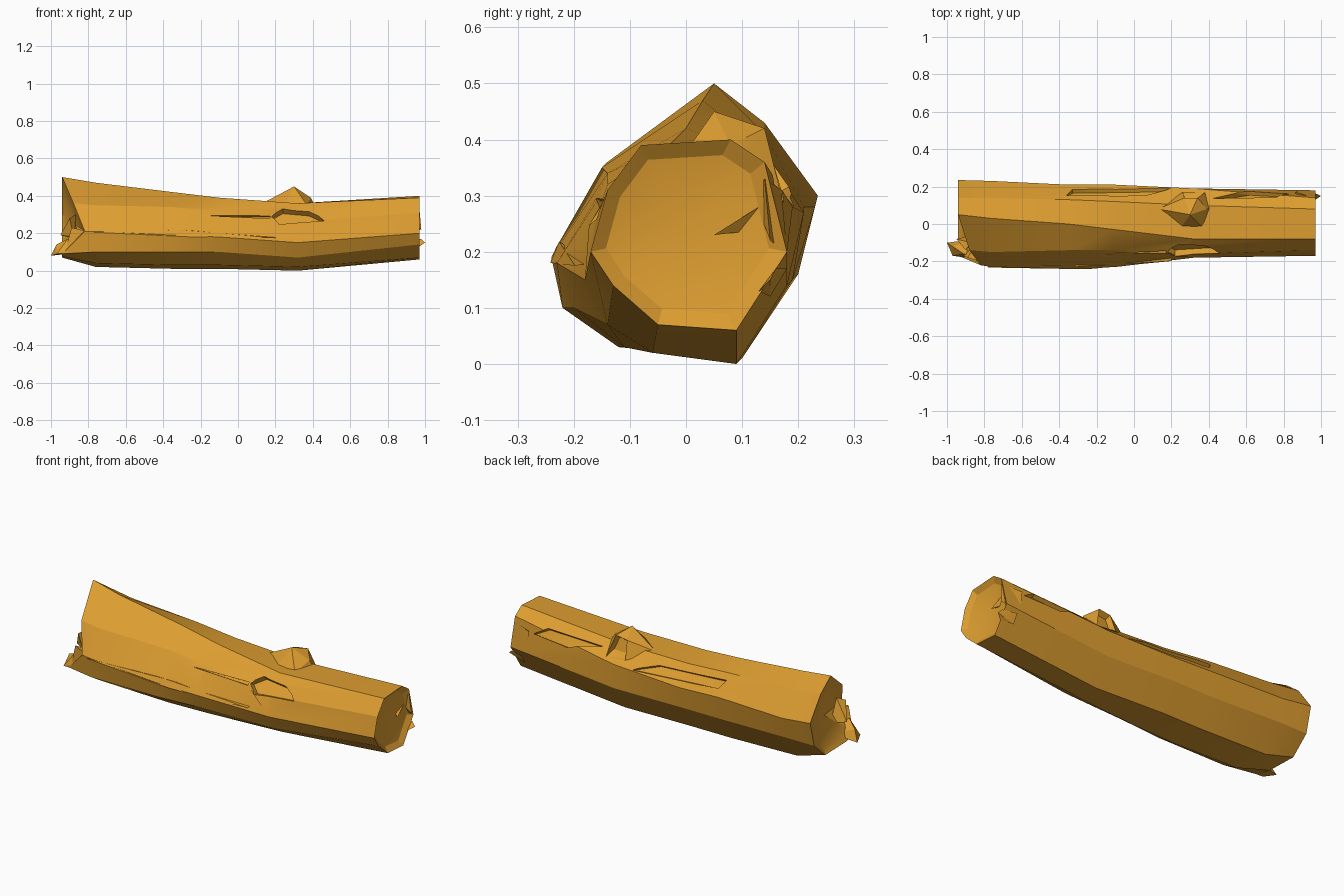
import bpy
import bmesh
from math import cos, sin, radians
from mathutils import Vector
from mathutils.bvhtree import BVHTree

cube = bpy.data.objects.get("Cube")
if cube:
    bpy.data.objects.remove(cube, do_unlink=True)

wood = bpy.data.materials.new("golden_wood")
wood.use_nodes = True
wood.diffuse_color = (0.73, 0.34, 0.03, 1)
wood.node_tree.nodes["Principled BSDF"].inputs["Base Color"].default_value = wood.diffuse_color


def make_object(name, bm):
    """Turn a bmesh into a wooden object with outward normals."""
    bmesh.ops.recalc_face_normals(bm, faces=bm.faces[:])
    mesh = bpy.data.meshes.new(name)
    bm.to_mesh(mesh)
    bm.free()
    mesh.materials.append(wood)
    obj = bpy.data.objects.new(name, mesh)
    bpy.context.collection.objects.link(obj)
    return obj


def bridge(bm, ring_a, ring_b):
    """Join two vertex rings of equal length with quads."""
    count = len(ring_a)
    for i in range(count):
        j = (i + 1) % count
        bm.faces.new((ring_a[i], ring_a[j], ring_b[j], ring_b[i]))


def sunken_end(bm, ring, rim, floor):
    """Close an open end with a bevelled rim and a dished floor."""
    centre = sum((v.co for v in ring), Vector()) / len(ring)
    inner = []
    for v in ring:
        co = v.co.lerp(centre, 0.17)
        co.x += rim
        inner.append(bm.verts.new(co))
    bridge(bm, ring, inner)
    middle = bm.verts.new(centre + Vector((floor, 0, 0)))
    for i, v in enumerate(inner):
        bm.faces.new((v, inner[(i + 1) % len(inner)], middle))


def hull(name, points, hollow=None):
    """Faceted solid around a few points, optionally dented on one side."""
    bm = bmesh.new()
    for p in points:
        bm.verts.new(p)
    result = bmesh.ops.convex_hull(bm, input=bm.verts[:])
    inside = [v for v in result["geom_interior"] if isinstance(v, bmesh.types.BMVert)]
    bmesh.ops.delete(bm, geom=inside, context="VERTS")
    bmesh.ops.dissolve_limit(bm, angle_limit=radians(8), verts=bm.verts[:], edges=bm.edges[:])
    if hollow:
        bm.normal_update()
        side = Vector(hollow).normalized()
        face = max(bm.faces, key=lambda f: f.normal.dot(side))
        bmesh.ops.inset_individual(bm, faces=[face], thickness=0.014, depth=-0.03)
    return make_object(name, bm)


# Trunk cross-sections as (y, z), running from the top ridge round the back
sections = {
    -0.94: [(.05, .5), (.14, .43), (.235, .3), (.2, .16), (.1, .07), (-.08, .075), (-.17, .09), (-.22, .21), (-.14, .36)],
    -0.76: [(.03, .47), (.14, .41), (.23, .28), (.2, .16), (.1, .02), (-.12, .04), (-.22, .1), (-.23, .21), (-.15, .35)],
    -0.35: [(0, .42), (.13, .39), (.21, .28), (.19, .15), (.1, .01), (-.12, .03), (-.22, .1), (-.24, .19), (-.14, .34)],
    -0.1: [(-.03, .39), (.12, .37), (.21, .27), (.19, .15), (.1, .01), (-.11, .03), (-.2, .1), (-.23, .18), (-.14, .32)],
    0.32: [(-.08, .36), (.1, .36), (.19, .28), (.18, .14), (.09, 0), (-.06, .02), (-.14, .07), (-.18, .15), (-.16, .26)],
    0.97: [(-.08, .39), (.08, .4), (.14, .36), (.18, .2), (.09, .06), (-.05, .07), (-.13, .14), (-.17, .2), (-.14, .31)],
}
bm = bmesh.new()
rings = [[bm.verts.new((x, y, z)) for y, z in ring] for x, ring in sections.items()]
for a, b in zip(rings, rings[1:]):
    bridge(bm, a, b)

# The broken end slants back along the front
rings[0][7].co.x = -0.82
rings[0][8].co.x = -0.88
sunken_end(bm, rings[0], 0.015, 0.05)
sunken_end(bm, rings[-1], -0.02, -0.05)
bmesh.ops.recalc_face_normals(bm, faces=bm.faces[:])
surface = BVHTree.FromBMesh(bm)
trunk = make_object("log_trunk", bm)


def surface_point(x, angle):
    """Point on the bark at an angle round the trunk axis, with its direction."""
    out = Vector((0, cos(radians(angle)), sin(radians(angle))))
    hit = surface.ray_cast(Vector((x, 0, 0.21)), out)[0]
    return hit, out


def peel_bark(outline, depth):
    """Cut a shallow pocket through an outline of (x, angle) points."""
    cut = bmesh.new()
    top, bottom = [], []
    for x, angle in outline:
        hit, out = surface_point(x, angle)
        top.append(cut.verts.new(hit + out * 0.06))
        bottom.append(cut.verts.new(hit - out * depth))
    bridge(cut, top, bottom)
    cut.faces.new(top)
    cut.faces.new(bottom[::-1])
    bmesh.ops.triangulate(cut, faces=cut.faces[:])
    cutter = make_object("bark_cutter", cut)
    cutter.hide_render = True
    modifier = trunk.modifiers.new("peel", "BOOLEAN")
    modifier.operation = "DIFFERENCE"
    modifier.solver = "EXACT"
    modifier.object = cutter
    bpy.context.view_layer.objects.active = trunk
    bpy.ops.object.modifier_apply(modifier=modifier.name)
    bpy.data.objects.remove(cutter, do_unlink=True)


# Peeled patches: front hollow, its long crack, and two on the back
peel_bark([(.18, 152), (.22, 168), (.46, 160), (.38, 138), (.24, 132)], 0.035)
peel_bark([(-.17, 152), (.17, 156), (.17, 150)], 0.012)
peel_bark([(-.36, 44), (-.33, 30), (.2, 20), (.06, 38)], 0.022)
peel_bark([(.42, 42), (.62, 24), (.84, 30), (.76, 44)], 0.022)

# Broken branch stub on top
stub = hull("branch_stub", [
    (.13, .08, .36), (.25, -.02, .35), (.37, -.02, .35), (.41, .09, .35),
    (.38, .17, .3), (.26, .17, .31), (.3, .05, .45), (.39, .08, .39),
    (.34, .14, .42), (.27, .14, .41),
], hollow=(0.2, 1, 0.3))

# Splinters at the broken ends
splinters = [
    ("long_splinter", [(-1, -.1, .08), (-.97, -.17, .09), (-.82, -.19, .1), (-.83, -.19, .14),
                       (-.91, -.16, .17), (-.97, -.12, .14), (-.85, -.08, .1)]),
    ("front_splinter", [(-.92, -.17, .12), (-.76, -.22, .14), (-.76, -.22, .2), (-.89, -.18, .23),
                        (-.85, -.12, .2)]),
    ("inner_splinter", [(-.95, -.08, .19), (-.9, -.14, .28), (-.87, -.1, .3), (-.86, -.06, .17),
                        (-.88, -.12, .18)]),
    ("side_chip", [(1, .15, .15), (.97, .13, .13), (.98, .16, .17), (.9, .18, .17), (.9, .15, .12)]),
    ("upper_chip", [(.97, .14, .33), (.98, .15, .22), (.88, .18, .2), (.86, .17, .31), (.9, .12, .3)]),
    ("hollow_spike", [(.96, .05, .23), (.95, .13, .28), (.93, .13, .25), (.92, .14, .24), (.9, .1, .25)]),
]
parts = [trunk, stub] + [hull(name, points) for name, points in splinters]

# Lifted strip of bark along the front edge
strip = []
for x, angle in [(-.78, 181), (-.3, 178), (.2, 190), (-.25, 187)]:
    hit, out = surface_point(x, angle)
    strip += [hit + out * 0.007, hit - out * 0.03]
parts.append(hull("bark_strip", strip))

# Soft shading across shallow folds, crisp breaks elsewhere
bpy.context.view_layer.update()
bpy.ops.object.select_all(action="DESELECT")
for part in parts:
    part.select_set(True)
bpy.context.view_layer.objects.active = trunk
bpy.ops.object.shade_smooth_by_angle(angle=radians(18))
